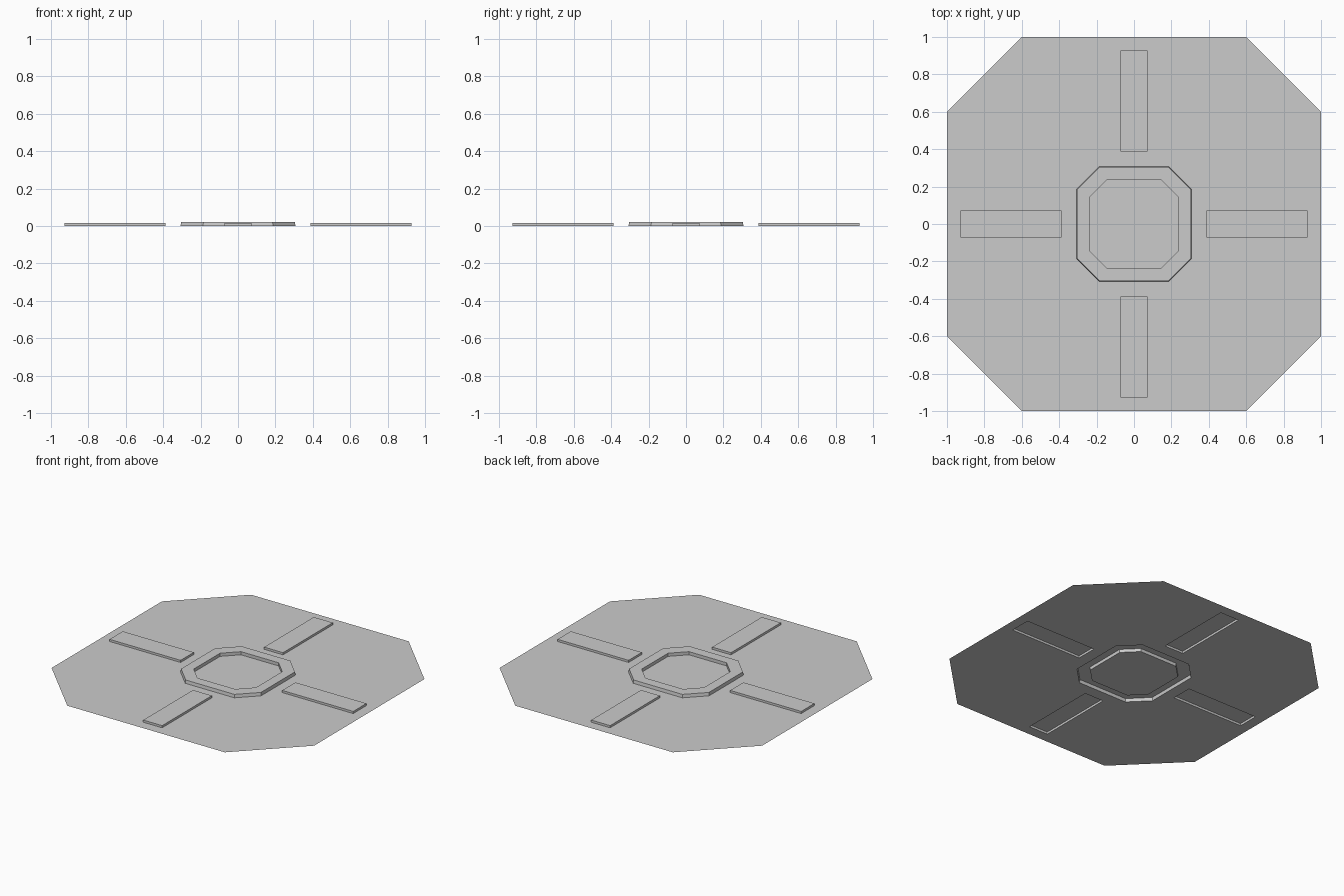
import bpy, bmesh
from math import pi
from mathutils import Matrix, Vector

if "Cube" in bpy.data.objects:
    bpy.data.objects.remove(bpy.data.objects["Cube"])


def octagon(half, cut, z):
    """Square of half-width `half` with corners chopped at `cut`, counter-clockwise."""
    pts = []
    for k in range(4):
        rot = Matrix.Rotation(k * pi / 2, 3, 'Z')
        pts += [rot @ Vector((half, -cut, z)), rot @ Vector((half, cut, z))]
    return pts


def bar_outline(k, z):
    """Rectangular outline of the bar in quarter k."""
    rot = Matrix.Rotation(k * pi / 2, 3, 'Z')
    x0, x1, w = 0.387, 0.928, 0.072
    return [rot @ Vector((x, y, z)) for x, y in ((x0, -w), (x1, -w), (x1, w), (x0, w))]


def finish(bm, name):
    mesh = bpy.data.meshes.new(name)
    bm.to_mesh(mesh)
    bm.free()
    obj = bpy.data.objects.new(name, mesh)
    bpy.context.collection.objects.link(obj)
    return obj


def raised_shell(name, loops):
    """Skin successive outlines and cap the last one; open underneath."""
    bm = bmesh.new()
    rows = [[bm.verts.new(p) for p in loop] for loop in loops]
    for a, b in zip(rows, rows[1:]):
        for i in range(len(a)):
            j = (i + 1) % len(a)
            bm.faces.new((a[i], a[j], b[j], b[i]))
    bm.faces.new(rows[-1])
    return finish(bm, name)


BAR_H, RING_H = 0.015, 0.022
ring_base = octagon(0.307, 0.187, 0)

# Thin octagonal plate with openings under the raised parts
bm = bmesh.new()
edges = []
for loop in [octagon(1.0, 0.6, 0), ring_base] + [bar_outline(k, 0) for k in range(4)]:
    vs = [bm.verts.new(p) for p in loop]
    edges += [bm.edges.new((vs[i - 1], vs[i])) for i in range(len(vs))]
bmesh.ops.triangle_fill(bm, use_beauty=True, edges=edges, normal=(0, 0, 1))
for f in bm.faces:
    f.normal_update()
    if f.normal.z < 0:
        f.normal_flip()
finish(bm, "base_plate")

# Central raised ring with its sunken floor
raised_shell("centre_ring", [ring_base,
                             octagon(0.304, 0.185, RING_H),
                             octagon(0.237, 0.143, RING_H),
                             octagon(0.237, 0.143, 0)])

# Four raised bars around the ring
for k, side in enumerate(("right", "back", "left", "front")):
    raised_shell(side + "_bar", [bar_outline(k, 0), bar_outline(k, BAR_H)])
